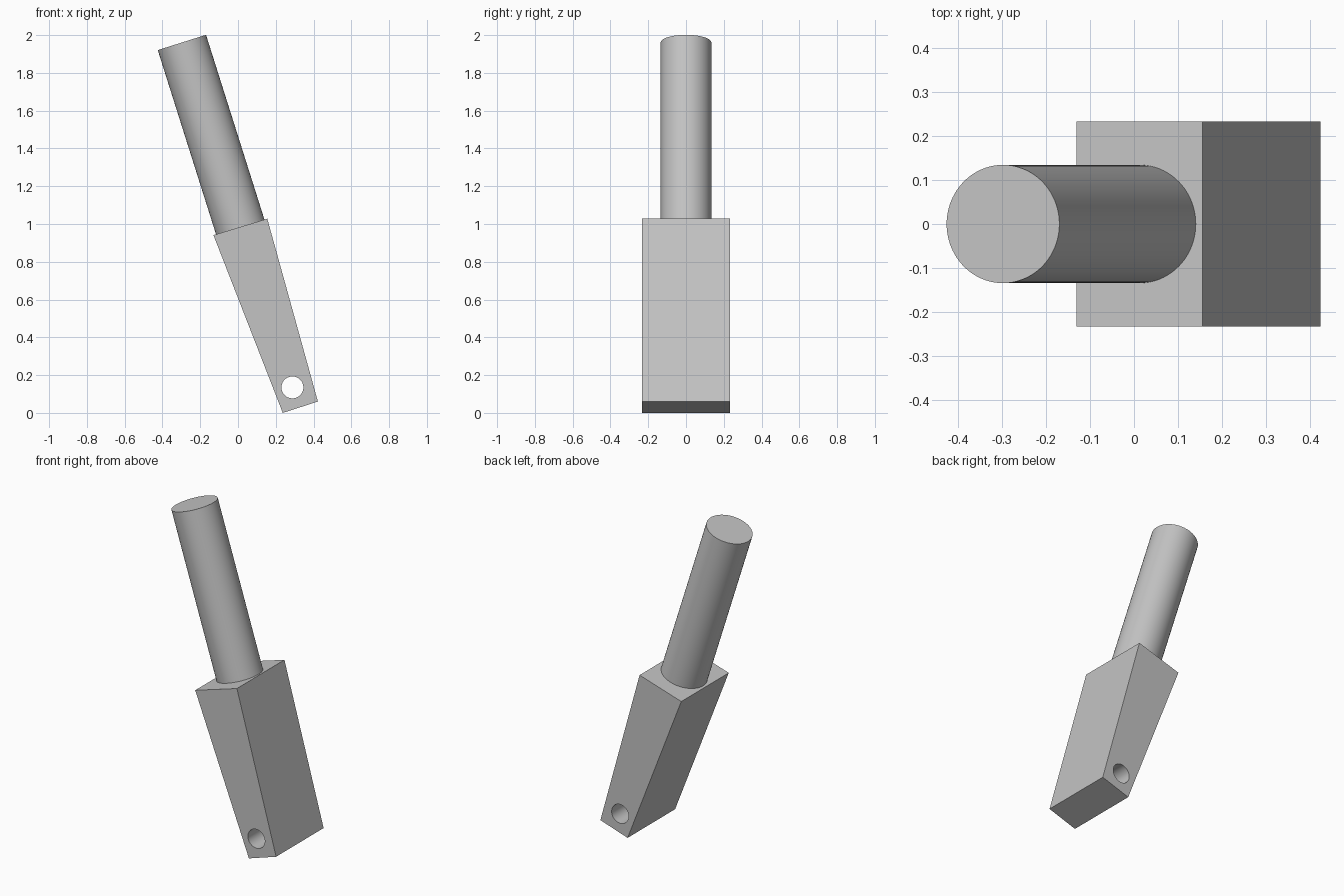
import bpy, bmesh, math
from mathutils import Vector

cube = bpy.data.objects.get("Cube")
if cube:
    bpy.data.objects.remove(cube, do_unlink=True)

grey = bpy.data.materials.new("light_grey")
grey.use_nodes = True
colour = (0.55, 0.55, 0.55, 1)
grey.diffuse_color = colour
grey.node_tree.nodes["Principled BSDF"].inputs["Base Color"].default_value = colour


def cylinder(name, start, end, radius):
    """Smooth capped cylinder between two points."""
    start, end = Vector(start), Vector(end)
    axis = end - start
    bpy.ops.mesh.primitive_cylinder_add(vertices=96, radius=radius, depth=axis.length,
                                        location=(start + end) / 2)
    obj = bpy.context.object
    obj.rotation_euler = axis.to_track_quat("Z", "Y").to_euler()
    obj.name = name
    obj.data.materials.append(grey)
    bpy.ops.object.shade_smooth_by_angle(angle=math.radians(30))
    return obj


# Tapered block: side profile extruded through its width
half_width = 0.232
profile = [(0.237, 0), (0.423, 0.06), (0.155, 1.028), (-0.13, 0.941)]
bm = bmesh.new()
face = bm.faces.new([bm.verts.new((x, -half_width, z)) for x, z in profile])
extruded = bmesh.ops.extrude_face_region(bm, geom=[face])["geom"]
bmesh.ops.translate(bm, vec=(0, 2 * half_width, 0),
                    verts=[v for v in extruded if isinstance(v, bmesh.types.BMVert)])
bmesh.ops.recalc_face_normals(bm, faces=bm.faces)
mesh = bpy.data.meshes.new("tapered_block")
bm.to_mesh(mesh)
bm.free()
mesh.materials.append(grey)
block = bpy.data.objects.new("tapered_block", mesh)
bpy.context.collection.objects.link(block)

# Pin hole through the narrow end
cutter = cylinder("pin_hole_cutter", (0.288, -0.4, 0.135), (0.288, 0.4, 0.135), 0.058)
cutter.hide_render = True
cutter.hide_set(True)
hole = block.modifiers.new("pin_hole", "BOOLEAN")
hole.operation = "DIFFERENCE"
hole.solver = "EXACT"
hole.object = cutter

# Bake the cut so the hole wall can be shaded smooth, then drop the cutter
bpy.ops.object.select_all(action="DESELECT")
bpy.context.view_layer.objects.active = block
block.select_set(True)
bpy.ops.object.modifier_apply(modifier=hole.name)
bpy.ops.object.shade_smooth_by_angle(angle=math.radians(30))
bpy.data.objects.remove(cutter, do_unlink=True)

# Round rod rising from the wide end, slightly embedded
cylinder("round_rod", (0.018, 0, 0.965), (-0.297, 0, 1.961), 0.134)
